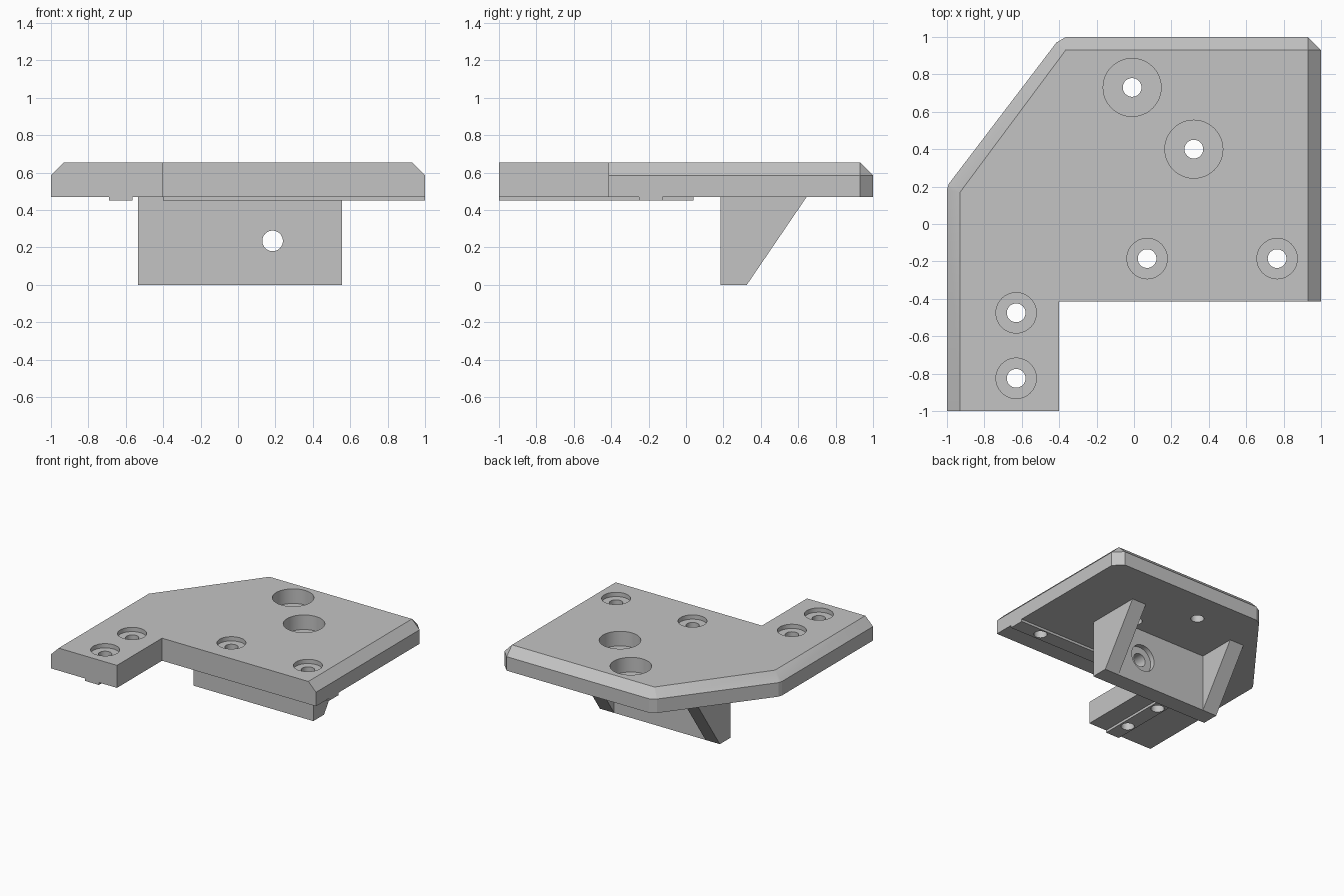
import bpy, bmesh, math
from mathutils import Matrix

default = bpy.data.objects.get("Cube")
if default:
    bpy.data.objects.remove(default, do_unlink=True)

grey = bpy.data.materials.new("plain grey")
grey.use_nodes = True
grey.diffuse_color = (0.55, 0.55, 0.55, 1)
grey.node_tree.nodes["Principled BSDF"].inputs["Base Color"].default_value = (0.55, 0.55, 0.55, 1)

PLATE_BOTTOM, PLATE_EDGE, PLATE_TOP, RIB_BOTTOM = 0.47, 0.585, 0.655, 0.45


def loft(name, rings):
    """Closed solid through rings that all have the same number of points."""
    bm = bmesh.new()
    loops = [[bm.verts.new(p) for p in ring] for ring in rings]
    n = len(loops[0])
    for a, b in zip(loops, loops[1:]):
        for i in range(n):
            j = (i + 1) % n
            bm.faces.new((a[i], a[j], b[j], b[i]))
    bm.faces.new(loops[0][::-1])
    bm.faces.new(loops[-1])
    bmesh.ops.remove_doubles(bm, verts=bm.verts, dist=1e-5)
    bmesh.ops.recalc_face_normals(bm, faces=bm.faces)
    mesh = bpy.data.meshes.new(name)
    bm.to_mesh(mesh)
    bm.free()
    mesh.materials.append(grey)
    obj = bpy.data.objects.new(name, mesh)
    bpy.context.collection.objects.link(obj)
    return obj


def box(name, x0, x1, y0, y1, z0, z1):
    corners = [(x0, y0), (x1, y0), (x1, y1), (x0, y1)]
    return loft(name, [[(x, y, z) for x, y in corners] for z in (z0, z1)])


def stepped_cutter(profile, sides=48):
    """Turned cutter along z, from (radius, height) pairs."""
    turn = [2 * math.pi * i / sides for i in range(sides)]
    obj = loft("hole_cutter", [[(r * math.cos(a), r * math.sin(a), z) for a in turn]
                               for r, z in profile])
    obj.hide_render = True
    return obj


def boolean(obj, other, operation):
    mod = obj.modifiers.new("boolean", "BOOLEAN")
    mod.operation, mod.solver, mod.object = operation, "EXACT", other
    bpy.context.view_layer.update()
    bpy.context.view_layer.objects.active = obj
    bpy.ops.object.modifier_apply(modifier=mod.name)
    bpy.data.objects.remove(other, do_unlink=True)


# Plate: wall outline, then the top outline drawn in by the chamfer
outline = [(-1, -1), (-0.4, -1), (-0.4, -0.415), (1, -0.415), (1, 0.93),
           (0.93, 1), (-0.365, 1), (-0.415, 0.97), (-0.99, 0.215), (-1, 0.185)]
top = [(-0.93, -1), (-0.4, -1), (-0.4, -0.415), (0.93, -0.415), (0.93, 0.93),
       (0.93, 0.93), (-0.365, 0.93), (-0.365, 0.93), (-0.93, 0.17), (-0.93, 0.17)]
plate = loft("plate", [[(x, y, z) for x, y in ring] for ring, z in
                       ((outline, PLATE_BOTTOM), (outline, PLATE_EDGE), (top, PLATE_TOP))])

# Locating ribs under the plate
boolean(plate, box("side_rib", -0.69, -0.565, -1, 0.04, RIB_BOTTOM, 0.5), "UNION")
boolean(plate, box("front_rib", -0.4, 1, -0.25, -0.125, RIB_BOTTOM, 0.5), "UNION")

# Counterbored screw holes: x, y, bore radius, bore depth
holes = [(x, y, 0.108, 0.035) for x, y in
         ((-0.63, -0.475), (-0.63, -0.825), (0.07, -0.185), (0.765, -0.185))]
holes += [(x, y, 0.155, 0.12) for x, y in ((-0.01, 0.73), (0.32, 0.4))]
for x, y, radius, depth in holes:
    floor = PLATE_TOP - depth
    cutter = stepped_cutter([(0.05, 0.3), (0.05, floor), (radius, floor), (radius, 0.8)])
    cutter.location = (x, y, 0)
    boolean(plate, cutter, "DIFFERENCE")

# Hanging bracket: one wall with a sloped gusset at each end
LEFT, RIGHT, FRONT, BACK, GUSSET = 0.555, -0.535, 0.185, 0.325, 0.13
bracket = box("bracket", RIGHT, LEFT, FRONT, BACK, 0, PLATE_BOTTOM)
for x in (RIGHT, LEFT - GUSSET):
    side = [(FRONT, 0), (BACK, 0), (0.645, PLATE_BOTTOM), (FRONT, PLATE_BOTTOM)]
    boolean(bracket, loft("gusset", [[(px, y, z) for y, z in side] for px in (x, x + GUSSET)]),
            "UNION")

# Cross hole, counterbored from the back of the wall
cross = stepped_cutter([(0.055, -0.3), (0.055, -0.04), (0.11, -0.04), (0.11, 0.1)])
cross.matrix_world = Matrix.Translation((0.185, BACK, 0.235)) @ Matrix.Rotation(-math.pi / 2, 4, "X")
boolean(bracket, cross, "DIFFERENCE")

# Smooth bores, crisp edges
bpy.ops.object.select_all(action="DESELECT")
for obj in (plate, bracket):
    obj.select_set(True)
bpy.context.view_layer.objects.active = plate
bpy.ops.object.shade_smooth_by_angle(angle=math.radians(15))
